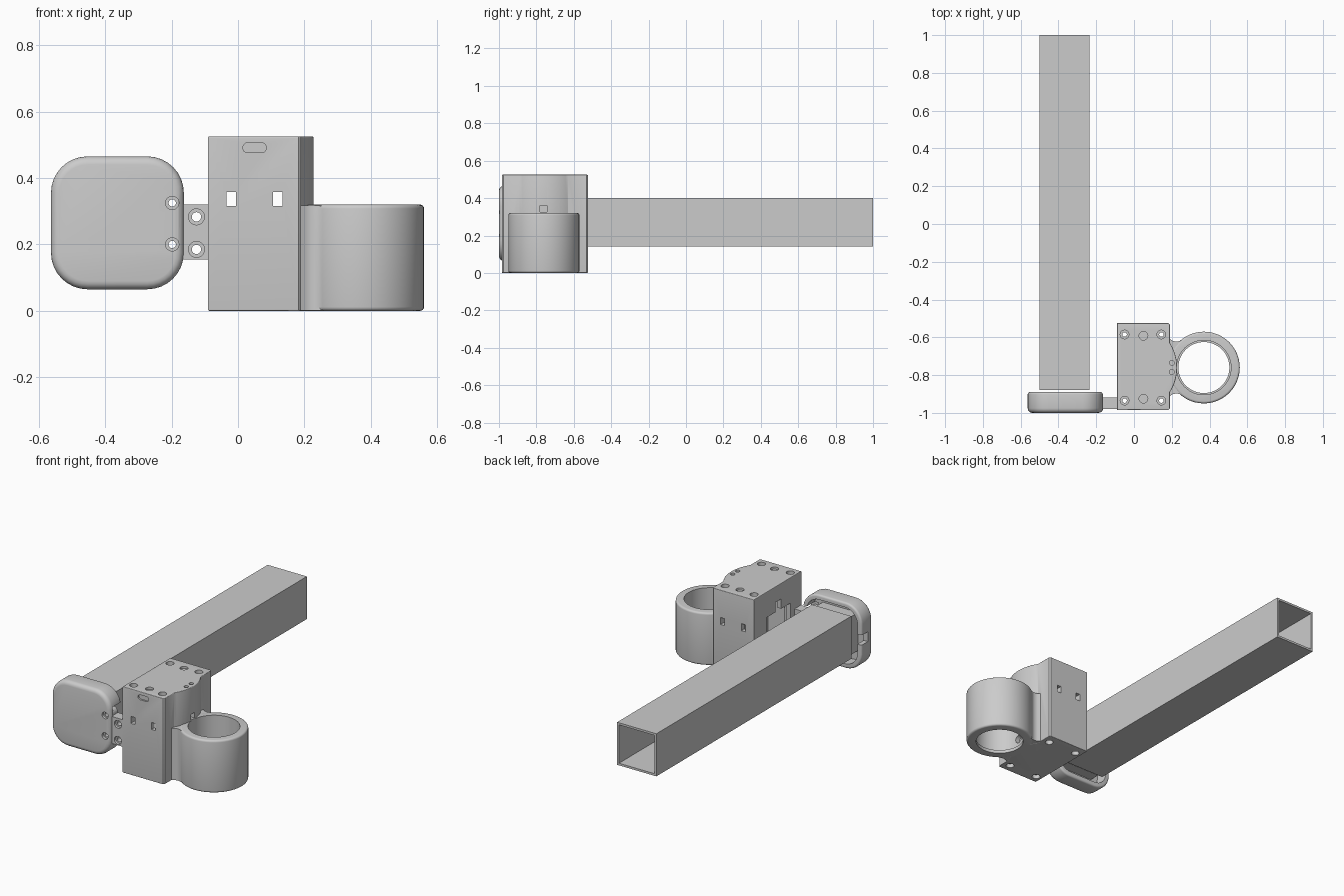
import bpy, bmesh, math

if "Cube" in bpy.data.objects:
    bpy.data.objects.remove(bpy.data.objects["Cube"])


def circle(u, v, r, n=32):
    return [(u + r * math.cos(2 * math.pi * i / n), v + r * math.sin(2 * math.pi * i / n)) for i in range(n)]


def rect(u0, u1, v0, v1):
    return [(u0, v0), (u1, v0), (u1, v1), (u0, v1)]


def rounded(u0, u1, v0, v1, r, n=8):
    pts = []
    corners = [(u1 - r, v1 - r), (u0 + r, v1 - r), (u0 + r, v0 + r), (u1 - r, v0 + r)]
    for k, (u, v) in enumerate(corners):
        for i in range(n + 1):
            a = math.pi / 2 * (k + i / n)
            pts.append((u + r * math.cos(a), v + r * math.sin(a)))
    return pts


def prism(name, pts, axis, a, b, bevel=(0, 0)):
    """Extrude a 2D outline along an axis from a to b, rounding the rims at each end."""
    place = {'x': lambda u, v, w: (w, u, v), 'y': lambda u, v, w: (u, w, v), 'z': lambda u, v, w: (u, v, w)}[axis]
    bm = bmesh.new()
    lo = [bm.verts.new(place(u, v, a)) for u, v in pts]
    hi = [bm.verts.new(place(u, v, b)) for u, v in pts]
    caps = [bm.faces.new(lo[::-1]), bm.faces.new(hi)]
    n = len(pts)
    for i in range(n):
        j = (i + 1) % n
        bm.faces.new((lo[i], lo[j], hi[j], hi[i]))
    bm.normal_update()
    if bm.calc_volume(signed=True) < 0:
        bmesh.ops.reverse_faces(bm, faces=bm.faces)
    rims = [list(f.edges) for f in caps]
    for edges, w in zip(rims, bevel):
        if w:
            bmesh.ops.bevel(bm, geom=edges, offset=w, segments=4, profile=0.5, affect='EDGES')
    me = bpy.data.meshes.new(name)
    bm.to_mesh(me)
    bm.free()
    ob = bpy.data.objects.new(name, me)
    bpy.context.collection.objects.link(ob)
    return ob


def combine(ob, tool, op='DIFFERENCE'):
    mod = ob.modifiers.new(op, 'BOOLEAN')
    mod.operation, mod.object, mod.solver = op, tool, 'EXACT'
    bpy.context.view_layer.objects.active = ob
    bpy.ops.object.modifier_apply(modifier=mod.name)
    bpy.data.objects.remove(tool)


def cut(ob, *args):
    combine(ob, prism("cutter", *args))


def add(ob, *args):
    combine(ob, prism("extra", *args), 'UNION')


# Square tube
tube = prism("square_tube", rect(-0.5, -0.235, 0.14, 0.40), 'y', -0.88, 1.0)
cut(tube, rect(-0.487, -0.248, 0.153, 0.387), 'y', -0.9, 1.1)

# End cap: rounded shell with a mounting block and screw bosses
cap = prism("end_cap", rounded(-0.563, -0.163, 0.065, 0.465, 0.11), 'y', -1.0, -0.89, (0.025, 0.012))
cut(cap, rounded(-0.535, -0.191, 0.093, 0.437, 0.085), 'y', -0.965, -0.8)
add(cap, rect(-0.486, -0.249, 0.154, 0.386), 'y', -0.97, -0.9)
cut(cap, rect(-0.22, -0.1, 0.15, 0.375), 'y', -0.975, -0.8)
cut(cap, rect(-0.6, -0.52, 0.235, 0.295), 'y', -0.95, -0.8)
for z in (0.2, 0.325):
    add(cap, circle(-0.198, z, 0.03), 'y', -0.98, -0.92)
    cut(cap, circle(-0.198, z, 0.011), 'y', -1.1, -0.8)
    cut(cap, circle(-0.198, z, 0.02), 'y', -1.1, -0.985)

# Hinge plate between cap and housing
plate = prism("link_plate", rect(-0.172, -0.085, 0.155, 0.32), 'y', -0.98, -0.918)
for z in (0.185, 0.283):
    cut(plate, circle(-0.125, z, 0.014), 'y', -1.1, -0.8)
    cut(plate, circle(-0.125, z, 0.024), 'y', -1.1, -0.965)

# Housing with bulged side
chord, sag = 0.13, 0.038
R = (chord ** 2 + sag ** 2) / (2 * sag)
half = math.asin(chord / R)
bulge = [(0.228 - R + R * math.cos(t), -0.76 + R * math.sin(t))
         for t in (half * (i / 8 - 1) for i in range(17))]
outline = [(-0.09, -0.985), (0.182, -0.985), (0.19, -0.977)] + bulge + [(0.19, -0.533), (0.182, -0.525), (-0.09, -0.525)]
body = prism("housing", outline, 'z', 0, 0.525, (0.004, 0.004))

# Cup ring joined by a flared neck
add(body, circle(0.37, -0.76, 0.19, 48), 'z', 0, 0.32, (0.012, 0.012))
neck = [(0.18, -0.915), (0.192, -0.91), (0.205, -0.901), (0.225, -0.897), (0.26, -0.905), (0.28, -0.9)]
neck += [(x, -1.52 - y) for x, y in reversed(neck)]
add(body, neck, 'z', 0.001, 0.317)
cut(body, circle(0.37, -0.76, 0.135, 48), 'z', -0.1, 0.33)
cut(body, circle(0.37, -0.76, 0.144, 48), 'z', 0.02, 0.33)

# Strap slots, front window and side openings
for x in (-0.02, 0.12):
    cut(body, rect(x - 0.014, x + 0.014, 0.315, 0.358), 'y', -1.1, -0.4)
cut(body, rounded(0.015, 0.085, 0.476, 0.506, 0.014), 'y', -1.1, -0.975)
cut(body, rect(-0.88, -0.65, 0.12, 0.37), 'x', -0.2, -0.05)
cut(body, rect(-0.79, -0.735, 0.3, 0.43), 'x', -0.2, -0.05)
cut(body, rect(-0.78, -0.742, 0.325, 0.36), 'x', 0.14, 0.3)
cut(body, circle(-0.76, 0.07, 0.025, 24), 'x', 0.2, 0.3)

# Interior cavity leaving a screw post in each corner
screws = [(x, y) for x in (-0.05, 0.145) for y in (-0.935, -0.585)]
cavity = prism("cutter", rect(-0.06, 0.165, -0.955, -0.555), 'z', 0.03, 0.475)
for x, y in screws:
    cut(cavity, circle(x, y, 0.036, 24), 'z', -0.1, 0.6)
combine(body, cavity)

# Screw holes, magnet pockets and pin holes
for x, y in screws:
    cut(body, circle(x, y, 0.012, 20), 'z', -0.1, 0.6)
    cut(body, circle(x, y, 0.023, 24), 'z', 0.495, 0.6)
    cut(body, circle(x, y, 0.023, 24), 'z', -0.1, 0.025)
for y in (-0.925, -0.592):
    cut(body, circle(0.05, y, 0.023, 24), 'z', 0.512, 0.6)
for y in (-0.735, -0.783):
    cut(body, circle(0.2, y, 0.013, 20), 'z', 0.5, 0.6)

for ob in (tube, cap, plate, body):
    bpy.ops.object.select_all(action='DESELECT')
    ob.select_set(True)
    bpy.context.view_layer.objects.active = ob
    bpy.ops.object.shade_smooth_by_angle(angle=math.radians(30))
